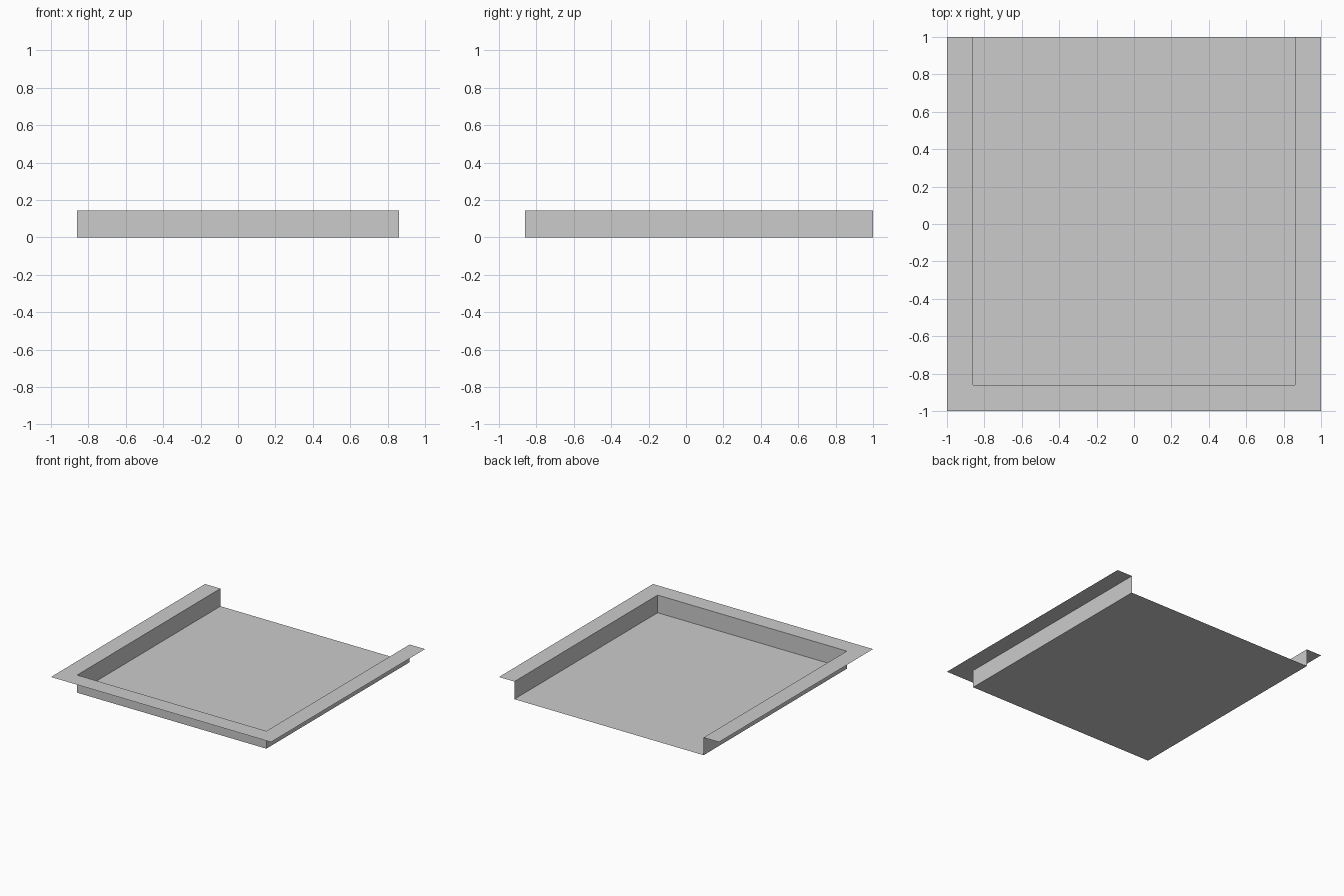
import bpy
import bmesh

cube = bpy.data.objects.get("Cube")
if cube:
    bpy.data.objects.remove(cube, do_unlink=True)

INNER, OUTER, HEIGHT = 0.86, 1.0, 0.145

# Plain grey sheet material
grey = bpy.data.materials.new("plain_grey")
grey.use_nodes = True
colour = (0.6, 0.6, 0.6, 1)
grey.diffuse_color = colour
grey.node_tree.nodes["Principled BSDF"].inputs["Base Color"].default_value = colour


def extrude(bm, edges):
    """Extrude open edges and return the new vertices and the new rim edges."""
    geom = bmesh.ops.extrude_edge_only(bm, edges=edges)["geom"]
    verts = [g for g in geom if isinstance(g, bmesh.types.BMVert)]
    rim = [g for g in geom if isinstance(g, bmesh.types.BMEdge)
           and g.verts[0] in verts and g.verts[1] in verts]
    return verts, rim


# Floor sheet, open at the back
bm = bmesh.new()
corners = [(-INNER, -INNER), (INNER, -INNER), (INNER, OUTER), (-INNER, OUTER)]
floor = bm.faces.new([bm.verts.new((x, y, 0)) for x, y in corners])
sides = [e for e in floor.edges if min(v.co.y for v in e.verts) < OUTER - 0.01]

# Upright walls on the front, left and right
verts, rim = extrude(bm, sides)
bmesh.ops.translate(bm, verts=verts, vec=(0, 0, HEIGHT))

# Flat flange turned outwards along the top of the walls
verts, rim = extrude(bm, rim)
for v in verts:
    v.co.x = OUTER if v.co.x > 0 else -OUTER
    v.co.y = OUTER if v.co.y > 0 else -OUTER

# Keep the sheet facing upwards and inwards
bm.normal_update()
for f in bm.faces:
    c = f.calc_center_median()
    if f.normal.z < -0.5 or (abs(f.normal.z) < 0.5 and f.normal.x * c.x + f.normal.y * c.y > 0.01
                             and (abs(c.x) > 0.5 or c.y < -0.5)):
        f.normal_flip()

mesh = bpy.data.meshes.new("open_tray")
bm.to_mesh(mesh)
bm.free()
mesh.materials.append(grey)
bpy.context.collection.objects.link(bpy.data.objects.new("open_tray", mesh))
